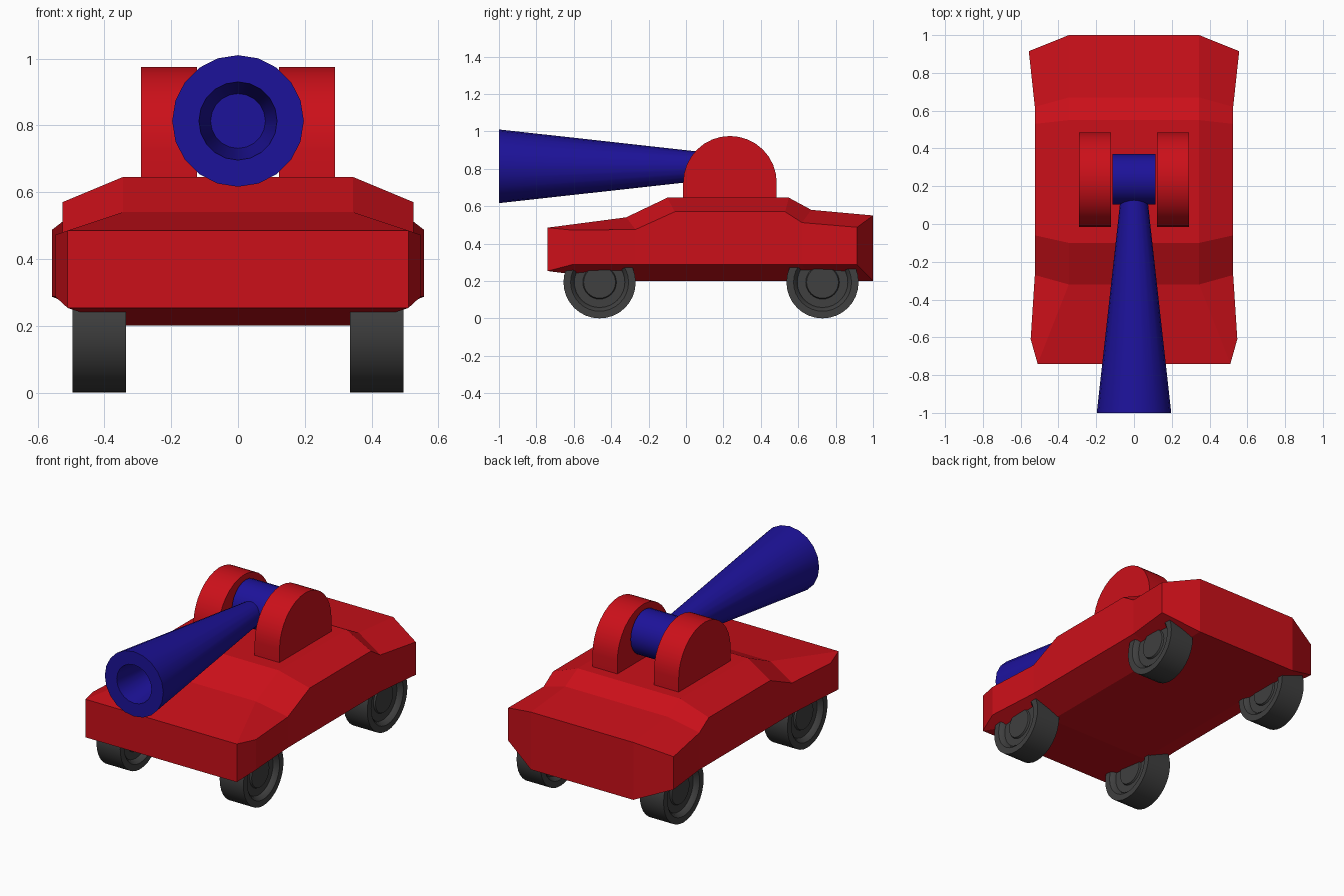
import bpy, bmesh
from math import sin, cos, pi, radians

if "Cube" in bpy.data.objects:
    bpy.data.objects.remove(bpy.data.objects["Cube"])


def material(name, rgb):
    mat = bpy.data.materials.new(name)
    mat.diffuse_color = (*rgb, 1)
    mat.use_nodes = True
    mat.node_tree.nodes["Principled BSDF"].inputs["Base Color"].default_value = mat.diffuse_color
    return mat


RED = material("red", (0.6, 0.005, 0.01))
BLUE = material("blue", (0.012, 0.006, 0.32))
DARK = material("dark_grey", (0.05, 0.05, 0.05))


def finish(bm, name, mat, smooth=None):
    bmesh.ops.remove_doubles(bm, verts=bm.verts, dist=1e-5)
    bmesh.ops.recalc_face_normals(bm, faces=bm.faces)
    mesh = bpy.data.meshes.new(name)
    bm.to_mesh(mesh)
    bm.free()
    mesh.materials.append(mat)
    obj = bpy.data.objects.new(name, mesh)
    bpy.context.collection.objects.link(obj)
    if smooth:
        bpy.ops.object.select_all(action='DESELECT')
        obj.select_set(True)
        bpy.context.view_layer.objects.active = obj
        bpy.ops.object.shade_smooth_by_angle(angle=radians(smooth))
    return obj


def skin(bm, rings, capped):
    """Bridge equal-length rings of points with quads."""
    rings = [[bm.verts.new(p) for p in ring] for ring in rings]
    n = len(rings[0])
    for a, b in zip(rings, rings[1:]):
        for i in range(n):
            j = (i + 1) % n
            bm.faces.new((a[i], a[j], b[j], b[i]))
    if capped:
        bm.faces.new(rings[0])
        bm.faces.new(rings[-1])


def lathe(name, profile, centre, axis, sides, mat):
    """Spin (radius, offset) points around the X or Y axis."""
    cx, cy, cz = centre
    rings = []
    for r, t in profile:
        ring = []
        for k in range(sides):
            u, v = r * sin(2 * pi * k / sides), r * cos(2 * pi * k / sides)
            ring.append((cx + t, cy + u, cz + v) if axis == 'X'
                        else (cx + u, cy + t, cz + v))
        rings.append(ring)
    bm = bmesh.new()
    skin(bm, rings, False)
    return finish(bm, name, mat, 30)


# Hull: half sections from front to back, each running
# top edge, shoulder, lower side, bottom edge
sections = [
    [(.51, -.74, .485), (.547, -.61, .472), (.547, -.61, .287), (.51, -.74, .253)],
    [(.345, -.32, .54), (.525, -.27, .475), (.525, -.27, .287), (.345, -.32, .2)],
    [(.345, -.10, .645), (.525, -.06, .57), (.525, -.06, .287), (.345, -.10, .2)],
    [(.345, .55, .645), (.525, .53, .57), (.525, .53, .287), (.345, .55, .2)],
    [(.345, .67, .58), (.525, .62, .512), (.525, .62, .287), (.345, .67, .2)],
    [(.345, 1.0, .55), (.557, .915, .487), (.557, .915, .287), (.345, 1.0, .2)],
]
bm = bmesh.new()
rings = [s + [(-x, y, z) for x, y, z in reversed(s)] for s in sections]
skin(bm, rings, False)
for ring in (rings[0], rings[-1]):
    v = [bm.verts.new(p) for p in ring]
    bm.faces.new((v[0], v[3], v[4], v[7]))
    bm.faces.new((v[0], v[1], v[2], v[3]))
    bm.faces.new((v[4], v[5], v[6], v[7]))
finish(bm, "hull", RED)

# Wheels with stepped recesses on both faces
half = [(0, .06), (.085, .06), (.09, .05), (.135, .05), (.14, .065), (.155, .08), (.193, .08)]
tyre = half + [(r, -t) for r, t in reversed(half)]
for side, sx in (("right", 1), ("left", -1)):
    for end, y in (("front", -.462), ("rear", .73)):
        lathe(f"{side}_{end}_wheel", tyre, (sx * .415, y, .193), 'X', 32, DARK)

# Arched gun supports
arch = [(-.015, .62)]
arch += [(.235 - .25 * cos(pi * k / 16), .725 + .25 * sin(pi * k / 16)) for k in range(17)]
arch += [(.485, .62)]
for side, sx in (("right", 1), ("left", -1)):
    bm = bmesh.new()
    skin(bm, [[(sx * x, y, z) for y, z in arch] for x in (.123, .29)], True)
    finish(bm, f"{side}_gun_support", RED, 30)

# Pivot drum between the supports
lathe("gun_pivot", [(0, -.114), (.133, -.114), (.133, .114), (0, .114)],
      (0, .237, .813), 'X', 24, BLUE)

# Flared barrel with a tapered bore
lathe("gun_barrel", [(0, .2), (.064, .2), (.197, -1), (.117, -1), (.082, -.69), (0, -.69)],
      (0, 0, .813), 'Y', 20, BLUE)
